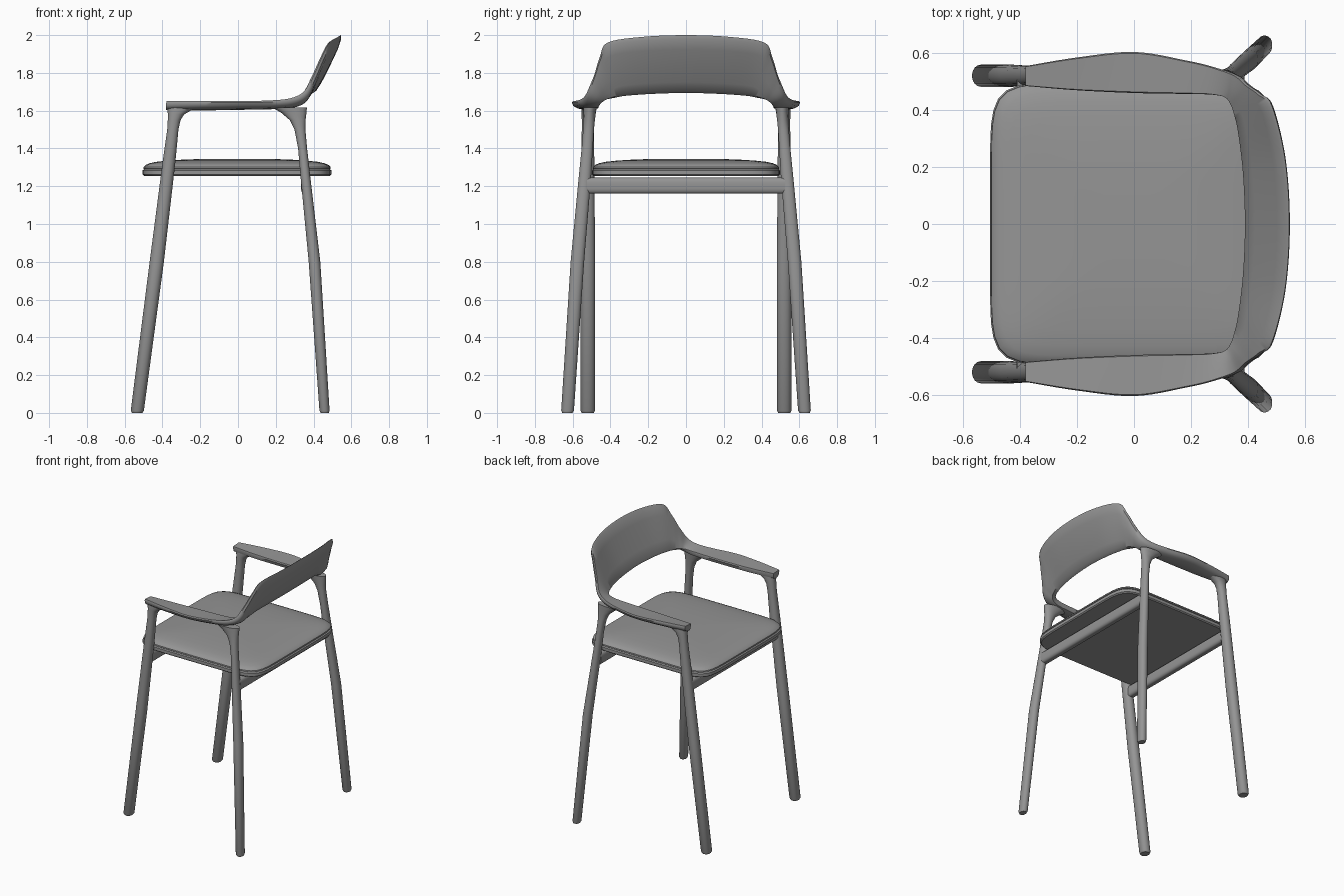
import bpy, bmesh, math
from mathutils import Vector

cube = bpy.data.objects.get("Cube")
if cube:
    bpy.data.objects.remove(cube, do_unlink=True)

GREY = (0.3, 0.3, 0.3, 1)
grey = bpy.data.materials.new("plain_grey")
grey.use_nodes = True
grey.diffuse_color = GREY
grey.node_tree.nodes["Principled BSDF"].inputs["Base Color"].default_value = GREY


def loft(name, rings, angle=40):
    """Skin a list of equal closed rings and cap both ends."""
    bm = bmesh.new()
    loops = [[bm.verts.new(p) for p in ring] for ring in rings]
    n = len(loops[0])
    for a, b in zip(loops, loops[1:]):
        for i in range(n):
            j = (i + 1) % n
            bm.faces.new((a[i], a[j], b[j], b[i]))
    bm.faces.new(loops[0][::-1])
    bm.faces.new(loops[-1])
    bmesh.ops.recalc_face_normals(bm, faces=bm.faces)
    mesh = bpy.data.meshes.new(name)
    bm.to_mesh(mesh)
    bm.free()
    obj = bpy.data.objects.new(name, mesh)
    bpy.context.collection.objects.link(obj)
    mesh.materials.append(grey)
    bpy.ops.object.select_all(action='DESELECT')
    obj.select_set(True)
    bpy.context.view_layer.objects.active = obj
    bpy.ops.object.shade_smooth_by_angle(angle=math.radians(angle))
    return obj


def superellipse(rx, ry, power, count):
    """Points of a rounded rectangle, or an ellipse when power is 2."""
    pts = []
    for i in range(count):
        a = math.tau * (i + 0.5) / count
        c, s = math.cos(a), math.sin(a)
        r = (abs(c) ** power + abs(s) ** power) ** (-1 / power)
        pts.append((rx * r * c, ry * r * s))
    return pts


def spline(points, steps):
    """Catmull-Rom curve through points of any dimension."""
    ext = [points[0]] + points + [points[-1]]
    out = []
    for p0, p1, p2, p3 in zip(ext, ext[1:], ext[2:], ext[3:]):
        for k in range(steps):
            t = k / steps
            out.append([b + 0.5 * t * (c - a + t * (2 * a - 5 * b + 4 * c - d
                        + t * (3 * (b - c) + d - a)))
                        for a, b, c, d in zip(p0, p1, p2, p3)])
    return out + [list(points[-1])]


# Armrests and backrest: one band that twists from flat arm to upright back.
# Each station: inner/lower edge, outer/upper edge, thickness
half = [
    (-.38, .485, 1.625, -.38, .555, 1.63, .045),
    (-.20, .470, 1.622, -.20, .585, 1.63, .045),
    (.00, .460, 1.624, .00, .604, 1.63, .042),
    (.18, .457, 1.627, .18, .575, 1.634, .042),
    (.28, .455, 1.632, .29, .550, 1.648, .042),
    (.33, .445, 1.643, .365, .525, 1.69, .040),
    (.352, .420, 1.655, .410, .488, 1.78, .036),
    (.365, .375, 1.665, .453, .457, 1.88, .032),
    (.375, .320, 1.675, .492, .415, 1.957, .030),
    (.390, .180, 1.685, .537, .230, 1.987, .028),
    (.397, .000, 1.690, .552, .000, 1.996, .028),
]
mirrored = [(a, -b, c, d, -e, f, t) for a, b, c, d, e, f, t in half[-2::-1]]
stations = spline(half + mirrored, 6)
# Flat top, crisp rim, rounded underside
section = [(0, .3), (.03, .5), (.25, .5), (.5, .5), (.75, .5), (.97, .5), (1, .3),
           (.95, -.1), (.78, -.4), (.5, -.5), (.22, -.5), (.06, -.3)]
rings = []
for i, s in enumerate(stations):
    inner, outer = Vector(s[:3]), Vector(s[3:6])
    p, q = stations[max(i - 1, 0)], stations[min(i + 1, len(stations) - 1)]
    along = Vector(q[:3]) + Vector(q[3:6]) - Vector(p[:3]) - Vector(p[3:6])
    normal = along.cross(outer - inner).normalized()
    rings.append([inner.lerp(outer, u) + normal * v * s[6] for u, v in section])
loft("arm_and_back_band", rings)

# Legs: x, y, z, half width x, half width y; flared where they meet the arms
front_leg = [
    (-.534, .52, 0, .028, .032), (-.533, .52, .012, .035, .039),
    (-.43, .52, .8, .038, .039), (-.365, .52, 1.33, .034, .035),
    (-.345, .52, 1.5, .030, .032), (-.338, .52, 1.55, .034, .032),
    (-.328, .52, 1.58, .043, .033), (-.312, .52, 1.6, .062, .034),
    (-.295, .52, 1.618, .084, .034),
]
back_leg = [
    (.459, .628, 0, .022, .027), (.458, .627, .012, .027, .034),
    (.405, .575, .8, .031, .036), (.357, .535, 1.25, .026, .033),
    (.342, .523, 1.4, .024, .030), (.328, .516, 1.5, .029, .029),
    (.316, .512, 1.55, .042, .030), (.295, .510, 1.59, .068, .033),
    (.272, .508, 1.618, .094, .036),
]
for label, leg in (("front", front_leg), ("back", back_leg)):
    for side, sign in (("left", 1), ("right", -1)):
        loft(f"{label}_leg_{side}",
             [[(x + u, sign * (y + v), z) for u, v in superellipse(rx, ry, 2.2, 20)]
              for x, y, z, rx, ry in leg], 50)

# Cross rails between each pair of legs
for label, x, reach in (("front", -.385, .51), ("back", .36, .525)):
    loft(f"{label}_rail", [[(x + u, y, 1.203 + v) for u, v in superellipse(.027, .042, 3.5, 24)]
                           for y in (-reach, reach)], 50)


def pad(name, levels):
    """Stack of rounded square outlines: scale and height."""
    loft(name, [[(u * s - .005, v * s, z) for u, v in superellipse(.5, .497, 8, 96)]
                for s, z in levels], 35)


# Seat board and puffed cushion
pad("seat_board", [(.985, 1.255), (1, 1.262), (1, 1.284), (.985, 1.29)])
pad("seat_cushion", [(.975, 1.287), (.992, 1.293), (.99, 1.302), (.97, 1.312), (.93, 1.321),
                     (.86, 1.329), (.75, 1.335), (.6, 1.340), (.4, 1.344), (.15, 1.345)])
